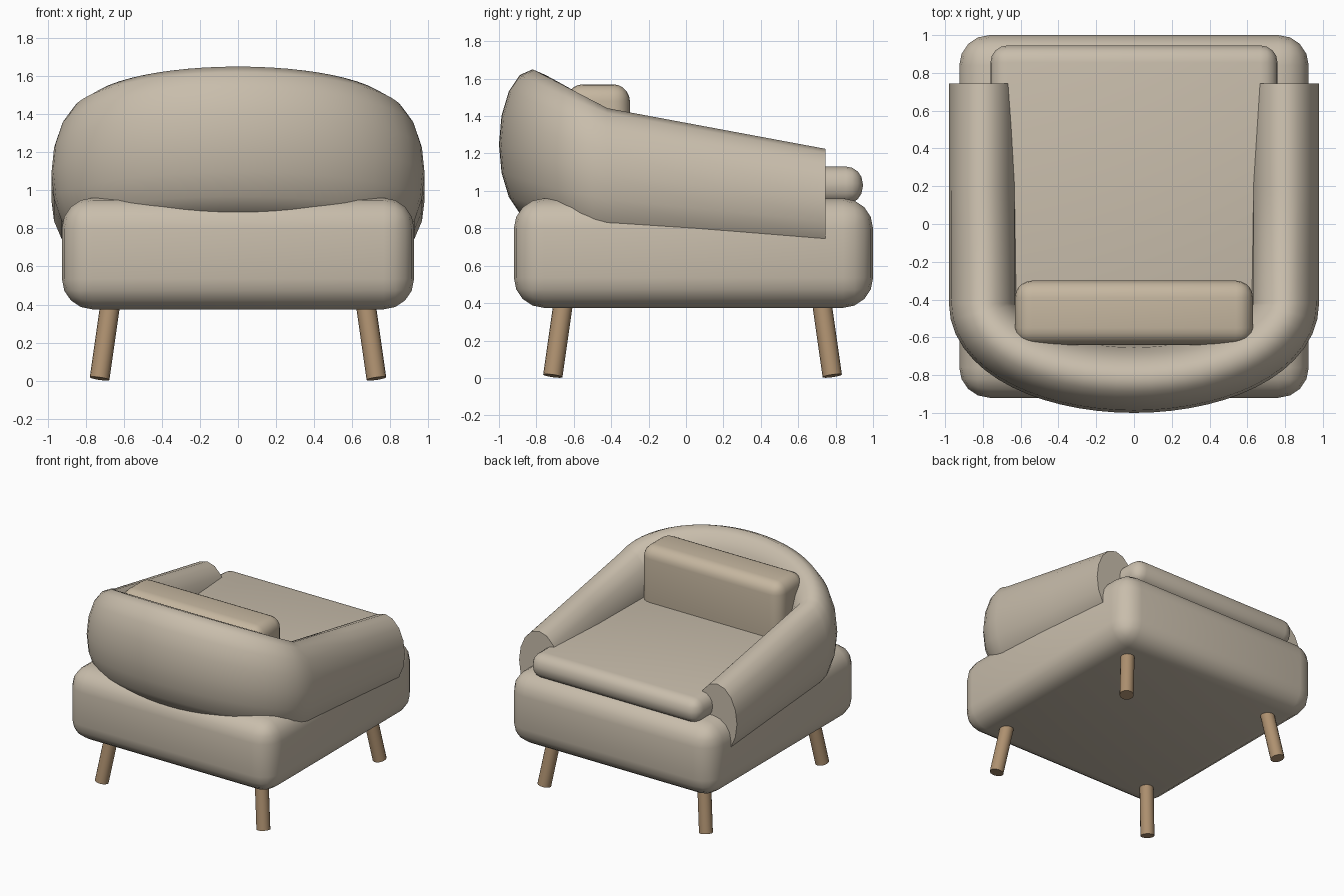
import bpy, bmesh, math
from mathutils import Vector

if "Cube" in bpy.data.objects:
    bpy.data.objects.remove(bpy.data.objects["Cube"])


def material(name, rgb):
    m = bpy.data.materials.new(name)
    m.diffuse_color = (*rgb, 1)
    m.use_nodes = True
    m.node_tree.nodes["Principled BSDF"].inputs["Base Color"].default_value = m.diffuse_color
    return m


FABRIC = material("beige_fabric", (0.58, 0.51, 0.41))
PILLOW = material("tan_fabric", (0.56, 0.47, 0.35))
WOOD = material("wood", (0.42, 0.28, 0.16))


def finish(name, bm, mat, angle):
    bmesh.ops.recalc_face_normals(bm, faces=bm.faces)
    me = bpy.data.meshes.new(name)
    bm.to_mesh(me)
    bm.free()
    ob = bpy.data.objects.new(name, me)
    bpy.context.collection.objects.link(ob)
    me.materials.append(mat)
    bpy.ops.object.select_all(action='DESELECT')
    ob.select_set(True)
    bpy.context.view_layer.objects.active = ob
    bpy.ops.object.shade_smooth_by_angle(angle=math.radians(angle))
    return ob


def soft_box(name, lo, hi, radius, segments, mat):
    bm = bmesh.new()
    bmesh.ops.create_cube(bm, size=1)
    for v in bm.verts:
        v.co = [(a + b) / 2 + c * (b - a) for a, b, c in zip(lo, hi, v.co)]
    bmesh.ops.bevel(bm, geom=bm.edges[:], offset=radius, segments=segments,
                    profile=0.5, affect='EDGES', clamp_overlap=True)
    return finish(name, bm, mat, 40)


# Upholstered base and cushions
soft_box("base", (-0.925, -0.92, 0.375), (0.925, 1.0, 0.96), 0.16, 4, FABRIC)
soft_box("seat_cushion", (-0.76, -0.65, 0.93), (0.76, 0.945, 1.13), 0.09, 4, FABRIC)
soft_box("back_cushion", (-0.63, -0.64, 1.0), (0.63, -0.30, 1.57), 0.09, 5, PILLOW)

# Wraparound arms and back: an oval swept along a U, growing towards the back
A, B, Y0, HALF_W, SIDES, ARC = 0.80, 0.40, -0.42, 0.18, 16, 28
END = 0.745
path = [(A, END, 1, 0), (A, 0.2, 1, 0)]
for i in range(ARC + 1):
    t = math.pi * i / ARC
    n = Vector((B * math.cos(t), -A * math.sin(t))).normalized()
    path.append((A * math.cos(t), Y0 - B * math.sin(t), n.x, n.y))
path += [(-A, 0.2, -1, 0), (-A, END, -1, 0)]


def blend(y, front, middle, back):
    if y > Y0:
        return front + (middle - front) * (END - y) / (END - Y0)
    return middle + (back - middle) * (Y0 - y) / B


bm = bmesh.new()
rings = []
for x, y, nx, ny in path:
    cz, half_h = blend(y, 0.945, 1.09, 1.25), blend(y, 0.28, 0.352, 0.40)
    ring = []
    for k in range(SIDES):
        a = 2 * math.pi * k / SIDES
        d = HALF_W * math.cos(a)
        ring.append(bm.verts.new((x + nx * d, y + ny * d, cz + half_h * math.sin(a))))
    rings.append(ring)
for r, s in zip(rings, rings[1:]):
    for k in range(SIDES):
        j = (k + 1) % SIDES
        bm.faces.new((r[k], r[j], s[j], s[k]))
bm.faces.new(rings[0])
bm.faces.new(rings[-1])
finish("arms_and_back", bm, FABRIC, 50)

# Splayed round legs
for side, sx in (("left", -1), ("right", 1)):
    for end, y, sy in (("front", -0.712, -1), ("rear", 0.782, 1)):
        foot = Vector((sx * 0.727, y, 0.011))
        top = foot + Vector((-sx * 0.06, -sy * 0.06, 0.42))
        axis = top - foot
        bm = bmesh.new()
        bmesh.ops.create_cone(bm, cap_ends=True, segments=16, radius1=0.052,
                              radius2=0.052, depth=axis.length)
        rot = Vector((0, 0, 1)).rotation_difference(axis).to_matrix()
        for v in bm.verts:
            v.co = rot @ v.co + (foot + top) / 2
        finish(f"{end}_{side}_leg", bm, WOOD, 40)
